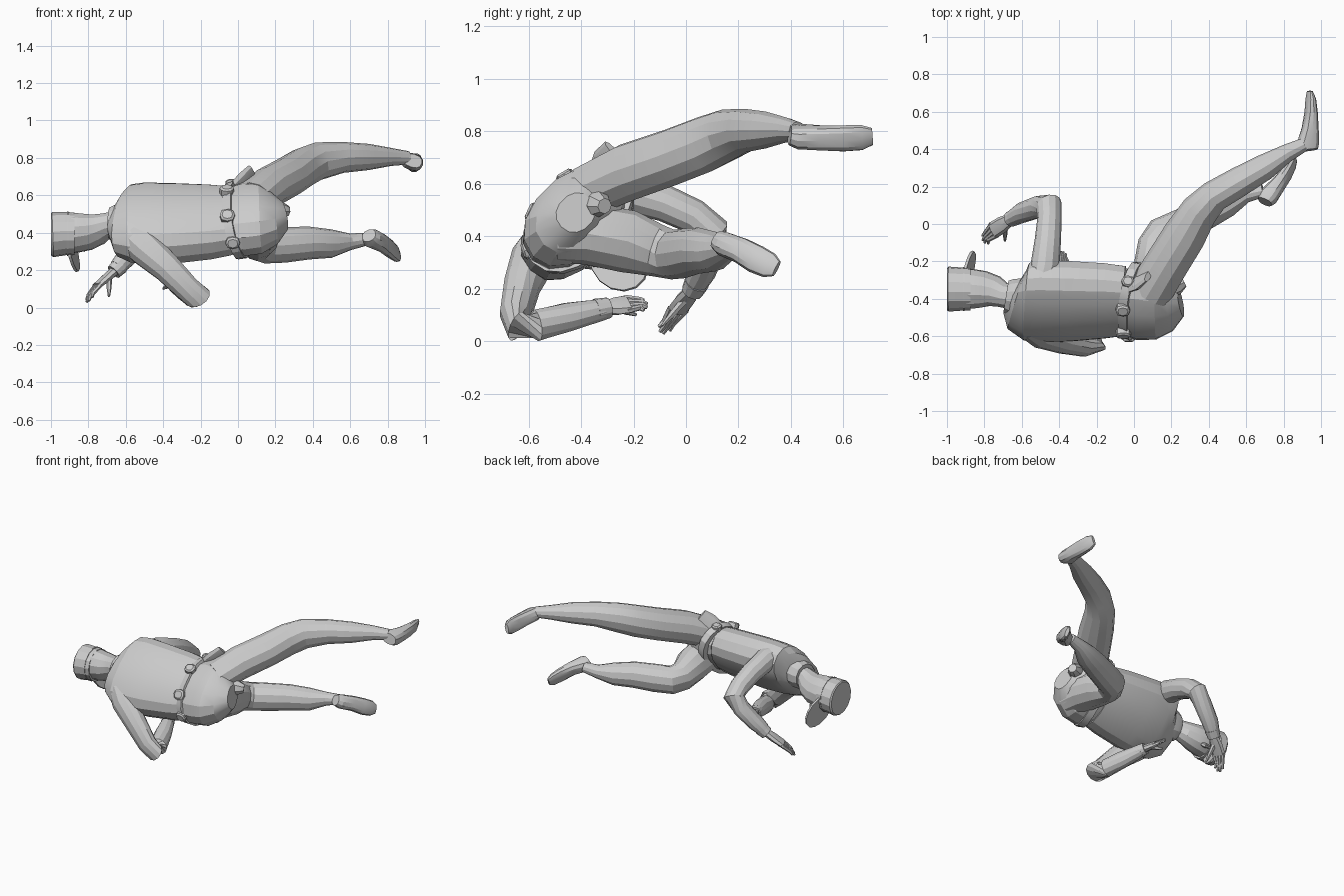
import bpy, bmesh, math
from mathutils import Vector as V

SIDE = V((0, .707, .707))     # towards the figure's right-hand side
BACK = V((0, -.707, .707))    # out of the figure's back
FWD = -BACK


def finish(name, bm):
    bmesh.ops.recalc_face_normals(bm, faces=bm.faces)
    me = bpy.data.meshes.new(name)
    bm.to_mesh(me)
    bm.free()
    ob = bpy.data.objects.new(name, me)
    bpy.context.collection.objects.link(ob)
    bpy.context.view_layer.objects.active = ob
    ob.select_set(True)
    bpy.ops.object.shade_smooth_by_angle(angle=math.radians(22))
    ob.select_set(False)
    return ob


def loft(name, rings, side=SIDE, n=12, power=1.0):
    """Skin of ellipses (x, y, z, radius along side, other radius); power < 1 is boxier."""
    bm = bmesh.new()
    pts = [V(r[:3]) for r in rings]
    bend = lambda v: math.copysign(abs(v) ** power, v) if abs(v) > 1e-6 else 0
    loops = []
    for i, r in enumerate(rings):
        a, b = pts[max(i - 1, 0)], pts[min(i + 1, len(pts) - 1)]
        if 0 < i < len(pts) - 1:
            t = (pts[i] - a).normalized() + (b - pts[i]).normalized()
        else:
            t = b - a
        t.normalize()
        u = (V(side) - t * t.dot(V(side))).normalized()
        w = t.cross(u)
        loops.append([bm.verts.new(pts[i] + u * r[3] * bend(math.cos(k * math.tau / n))
                                   + w * r[4] * bend(math.sin(k * math.tau / n)))
                      for k in range(n)])
    for p, q in zip(loops, loops[1:]):
        for k in range(n):
            bm.faces.new((p[k], p[(k + 1) % n], q[(k + 1) % n], q[k]))
    bm.faces.new(loops[0])
    bm.faces.new(loops[-1])
    return finish(name, bm)


def hand(name, wrist, knuckle, tip, side, thumb):
    """Flat palm, four bent fingers and a thumb."""
    w, k, t, s = V(wrist), V(knuckle), V(tip), V(side).normalized()
    loft(name + "_palm", [(*w, .032, .026), (*w.lerp(k, .45), .044, .024), (*k, .046, .018)], s, 8)
    for i, length in enumerate((.85, 1, .95, .75)):
        o = s * (i - 1.5) * .023
        e = k + (t - k) * length + o * .8
        m = k.lerp(e, .5) + o * .2 + (k - w).normalized() * .018
        loft(f"{name}_finger_{i + 1}", [(*(k + o - (k - w) * .1), .013, .012),
                                        (*m, .012, .012), (*e, .007, .007)], s, 6)
    base = w.lerp(k, .3)
    loft(name + "_thumb", [(*base, .018, .016), (*base.lerp(V(thumb), .6), .014, .013),
                           (*V(thumb), .006, .006)], s, 6)


# torso: flat boxy jacket, collar, hips
loft("jacket", [(-.655, -.39, .445, .10, .085), (-.625, -.405, .445, .20, .115),
                (-.575, -.415, .45, .25, .137), (-.50, -.415, .45, .262, .145),
                (-.35, -.413, .45, .255, .15), (-.15, -.41, .458, .235, .143),
                (-.04, -.41, .465, .215, .135)], n=16, power=.85)
loft("collar", [(-.60, -.40, .455, .125, .10), (-.66, -.392, .45, .105, .095),
                (-.685, -.388, .45, .09, .085)], n=12)
loft("hips", [(-.05, -.415, .465, .21, .135), (.03, -.425, .472, .23, .15),
              (.12, -.43, .475, .215, .15), (.19, -.43, .48, .16, .12),
              (.25, -.42, .49, .08, .07)], n=14, power=.92)

# belt with pouches
c, ax = V((-.01, -.41, .465)), V((1, -.25, .25)).normalized()
loft("belt", [(*(c + ax * d), a, b) for d, a, b in
              ((-.026, .215, .14), (-.024, .236, .158), (.024, .241, .162), (.026, .22, .14))],
     n=18, power=.9)
for i, (deg, size) in enumerate(((25, .034), (70, .038), (117, .04), (160, .038), (270, .032))):
    co, si = math.cos(math.radians(deg)), math.sin(math.radians(deg))
    out = (SIDE * co + BACK * si * 1.4).normalized()
    p = c + SIDE * .235 * co + BACK * .16 * si - V((.33 * .16 * si, 0, 0))
    loft(f"belt_pouch_{i + 1}", [(*(p + out * d), r, r * .9) for d, r in
                                 ((-.02, size), (.012, size), (.02, size * .7))],
         V((1, 0, 0)), 8, .8)
loft("hip_holster", [(-.03, -.335, .625, .05, .02), (.03, -.31, .68, .06, .024),
                     (.075, -.28, .73, .045, .016)], V((.6, .75, -.3)), 8)
loft("hip_bag", [(.16, -.36, .53, .06, .05), (.23, -.33, .52, .05, .045),
                 (.265, -.31, .515, .03, .03)], n=8)

# head, neck and nose
loft("head", [(-.62, -.395, .455, .07, .07), (-.70, -.38, .44, .066, .07),
              (-.745, -.36, .42, .078, .09), (-.80, -.35, .405, .092, .106),
              (-.86, -.347, .40, .102, .114), (-.92, -.348, .395, .105, .112)], n=12)
loft("nose", [(-.87, -.27, .322, .012, .012), (-.825, -.262, .314, .016, .018),
              (-.81, -.275, .325, .012, .012)], n=6)

# peaked cap
loft("cap_crown", [(-.875, -.348, .395, .112, .116), (-.925, -.348, .395, .114, .118),
                   (-.99, -.348, .39, .12, .122), (-1.0, -.348, .39, .112, .114)], n=14)
loft("cap_band", [(-.905, -.348, .395, .117, .121), (-.915, -.348, .395, .117, .121)], n=14)
tilt = V((1, -.2, .2)).normalized()
v = V((-.885, -.348, .395)) + FWD * .13
loft("cap_visor", [(*(v - tilt * .007), .105, .125), (*(v + tilt * .007), .103, .122)], n=14)

# right arm (upper)
loft("right_sleeve", [(-.50, -.33, .57, .075, .085), (-.475, -.22, .57, .078, .08),
                      (-.46, -.08, .525, .07, .07), (-.452, .03, .475, .065, .067),
                      (-.455, .10, .425, .073, .064), (-.51, .092, .355, .06, .06),
                      (-.60, .06, .265, .055, .055), (-.645, .035, .215, .045, .045)], V((1, 0, 0)))
loft("right_cuff", [(-.63, .042, .225, .048, .048), (-.665, .024, .19, .042, .042)], V((1, 0, 0)))
hand("right_hand", (-.66, .025, .195), (-.755, -.035, .115), (-.805, -.095, .03),
     (.45, -.85, .1), (-.69, -.09, .06))

# left arm (lower)
loft("left_sleeve", [(-.55, -.53, .37, .095, .10), (-.49, -.585, .31, .085, .095),
                     (-.38, -.625, .212, .07, .08), (-.27, -.65, .10, .06, .07),
                     (-.215, -.645, .055, .056, .072), (-.24, -.57, .06, .058, .062),
                     (-.285, -.45, .092, .056, .056), (-.335, -.32, .12, .042, .042)], V((0, 1, .3)))
loft("left_cuff", [(-.325, -.345, .117, .045, .045), (-.345, -.295, .127, .04, .04)])
hand("left_hand", (-.345, -.30, .127), (-.375, -.22, .142), (-.385, -.145, .135),
     (.6, .1, -.6), (-.40, -.19, .10))

# right leg (upper, stretched)
loft("right_leg", [(.08, -.37, .575, .10, .12), (.17, -.22, .645, .11, .117),
                   (.27, -.06, .70, .108, .115), (.35, .07, .75, .108, .10),
                   (.43, .15, .783, .102, .085), (.56, .225, .803, .083, .08),
                   (.70, .305, .805, .07, .07), (.82, .38, .805, .048, .048),
                   (.91, .425, .80, .036, .036)], V((0, 0, 1)))
loft("right_shoe", [(.935, .395, .785, .036, .05), (.93, .43, .78, .046, .062),
                    (.942, .51, .775, .048, .045), (.947, .60, .773, .052, .032),
                    (.945, .67, .776, .05, .024), (.94, .71, .78, .034, .012)],
     V((.3, 0, 1)), 12, .85)

# left leg (lower, knee bent)
loft("left_leg", [(.12, -.50, .405, .105, .12), (.11, -.38, .41, .118, .12),
                  (.11, -.22, .38, .12, .112), (.11, -.11, .345, .10, .09),
                  (.15, -.05, .33, .095, .09), (.25, -.005, .335, .095, .085),
                  (.38, .05, .345, .088, .082), (.50, .11, .342, .076, .072),
                  (.60, .16, .352, .045, .045), (.69, .178, .365, .033, .035)], V((0, 0, 1)))
loft("left_shoe", [(.70, .118, .385, .036, .04), (.715, .145, .37, .047, .055),
                   (.77, .21, .345, .05, .04), (.815, .268, .312, .055, .03),
                   (.845, .318, .288, .05, .022), (.86, .345, .276, .032, .012)],
     V((.08, -.45, -.82)), 12, .85)
